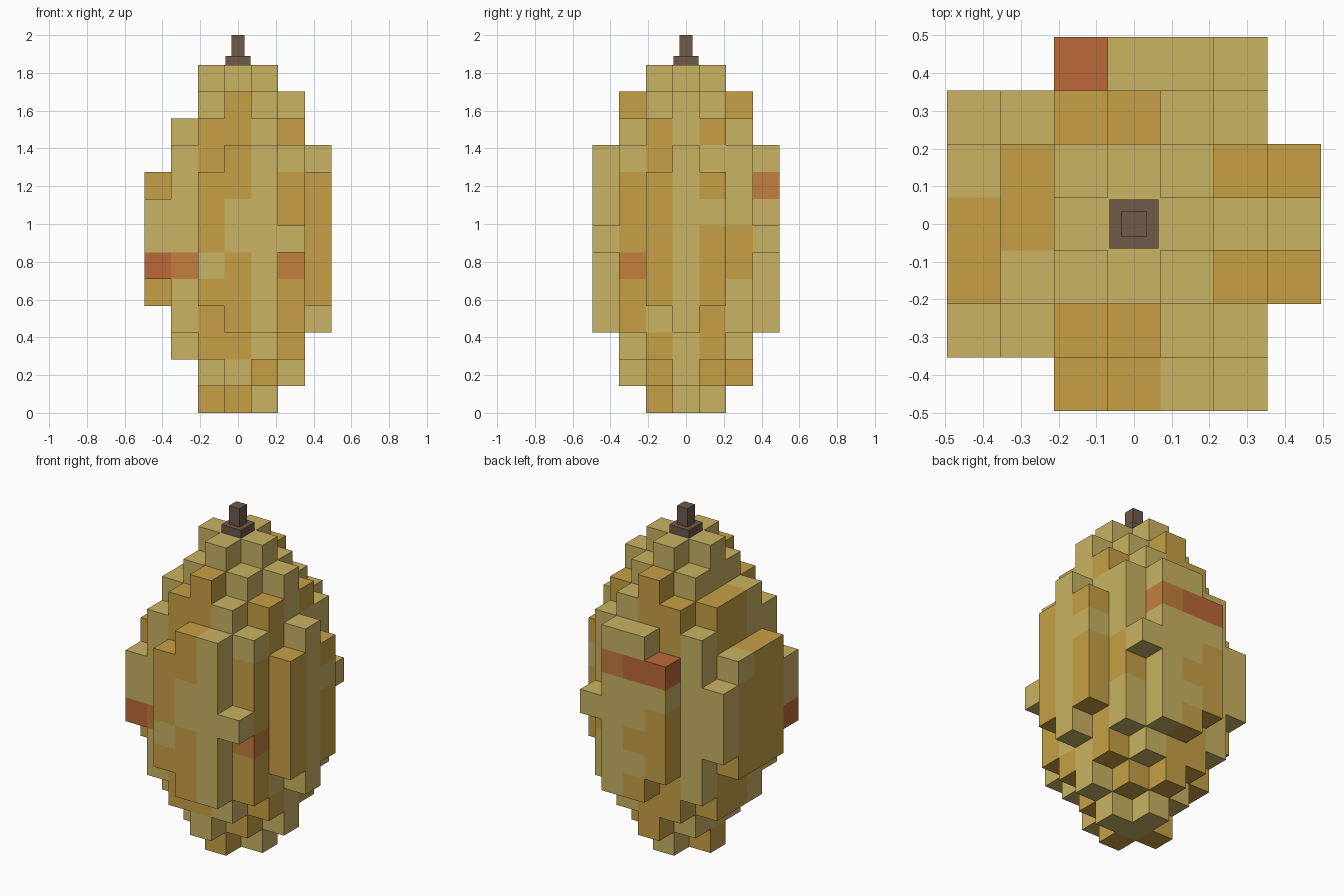
import bpy, bmesh
from mathutils import Vector

if "Cube" in bpy.data.objects:
    bpy.data.objects.remove(bpy.data.objects["Cube"])

V = 0.1417          # edge of one block
MID = 6             # middle layer of the 13 block layers


def material(name, hex_code):
    def lin(c):
        return c / 12.92 if c <= 0.04045 else ((c + 0.055) / 1.055) ** 2.4
    m = bpy.data.materials.new(name)
    m.diffuse_color = [lin(int(hex_code[i:i + 2], 16) / 255) for i in (0, 2, 4)] + [1]
    m.use_nodes = True
    m.node_tree.nodes["Principled BSDF"].inputs["Base Color"].default_value = m.diffuse_color
    return m


skin = [material("pale_yellow", "C9B362"), material("golden_ochre", "C6A045"),
        material("orange", "C47E3C"), material("rust_red", "BC6939")]
brown = material("stem_brown", "705A49")

# Half-height of each column of blocks, x from -3 to 3, by distance from y = 0
REACH = ["2466653", "2456542", "1345430", "  2330 "]
REACH[2] = "134543 "

# Golden columns, one row for each y from -3 to 3
GOLD = ["..##...",
        "..####."[:4] + ".#.",
        "#....##",
        "##.....",
        "##...##",
        "..##...",
        "......."]

# Layers that swap between pale and golden within a column
SWAP = {(-1, -3): [5], (0, -3): [6, 7], (0, -2): [1], (-1, 0): [0], (0, -1): [0],
        (1, -1): [1], (2, -1): [3], (2, -2): [9], (3, 1): [7], (2, 1): [9],
        (1, 1): [1], (2, 2): [5, 6], (0, 3): [3, 5], (-1, 3): [4, 5, 6], (-3, 1): [8]}
ORANGE = {(-2, -2, 5), (2, -2, 5), (1, 3, 8)}
RED = {(-3, -2, 5), (-1, 3, 8), (0, 3, 8)}


def tone(x, y, z):
    if (x, y, z) in RED:
        return 3
    if (x, y, z) in ORANGE:
        return 2
    gold = GOLD[y + 3][x + 3] == "#"
    return int(gold != (z in SWAP.get((x, y), [])))


# Blocks filling the fruit
blocks = {}
for x in range(-3, 4):
    for y in range(-3, 4):
        r = REACH[abs(y)][x + 3]
        if r != " ":
            for z in range(MID - int(r), MID + int(r) + 1):
                blocks[x, y, z] = tone(x, y, z)

# Small side knobs at the middle layer
for y in (-3, 3):
    blocks[2, y, MID] = 0

# Fruit body: only the exposed block faces
bm = bmesh.new()
for (x, y, z), colour in blocks.items():
    centre = Vector((x, y, z + 0.5))
    for axis in range(3):
        for sign in (-1, 1):
            n = Vector((0, 0, 0))
            n[axis] = sign
            if (x + int(n.x), y + int(n.y), z + int(n.z)) in blocks:
                continue
            u = Vector((0, 0, 0))
            u[(axis + 1) % 3] = 1
            w = n.cross(u)
            corners = [centre + (n + a * u + b * w) / 2
                       for a, b in ((-1, -1), (1, -1), (1, 1), (-1, 1))]
            face = bm.faces.new([bm.verts.new(c * V) for c in corners])
            face.material_index = colour
bmesh.ops.remove_doubles(bm, verts=bm.verts, dist=0.001)
mesh = bpy.data.meshes.new("fruit_body")
bm.to_mesh(mesh)
bm.free()
for m in skin:
    mesh.materials.append(m)
bpy.context.collection.objects.link(bpy.data.objects.new("fruit_body", mesh))


# Stem: wide collar and thin stalk
def box(name, width, z0, z1):
    bpy.ops.mesh.primitive_cube_add(size=1, location=(0, 0, (z0 + z1) / 2))
    ob = bpy.context.object
    ob.name = name
    ob.scale = (width, width, z1 - z0)
    ob.data.materials.append(brown)


box("stem_collar", 0.13, 13 * V, 1.89)
box("stem_stalk", 0.07, 1.89, 2.0)
